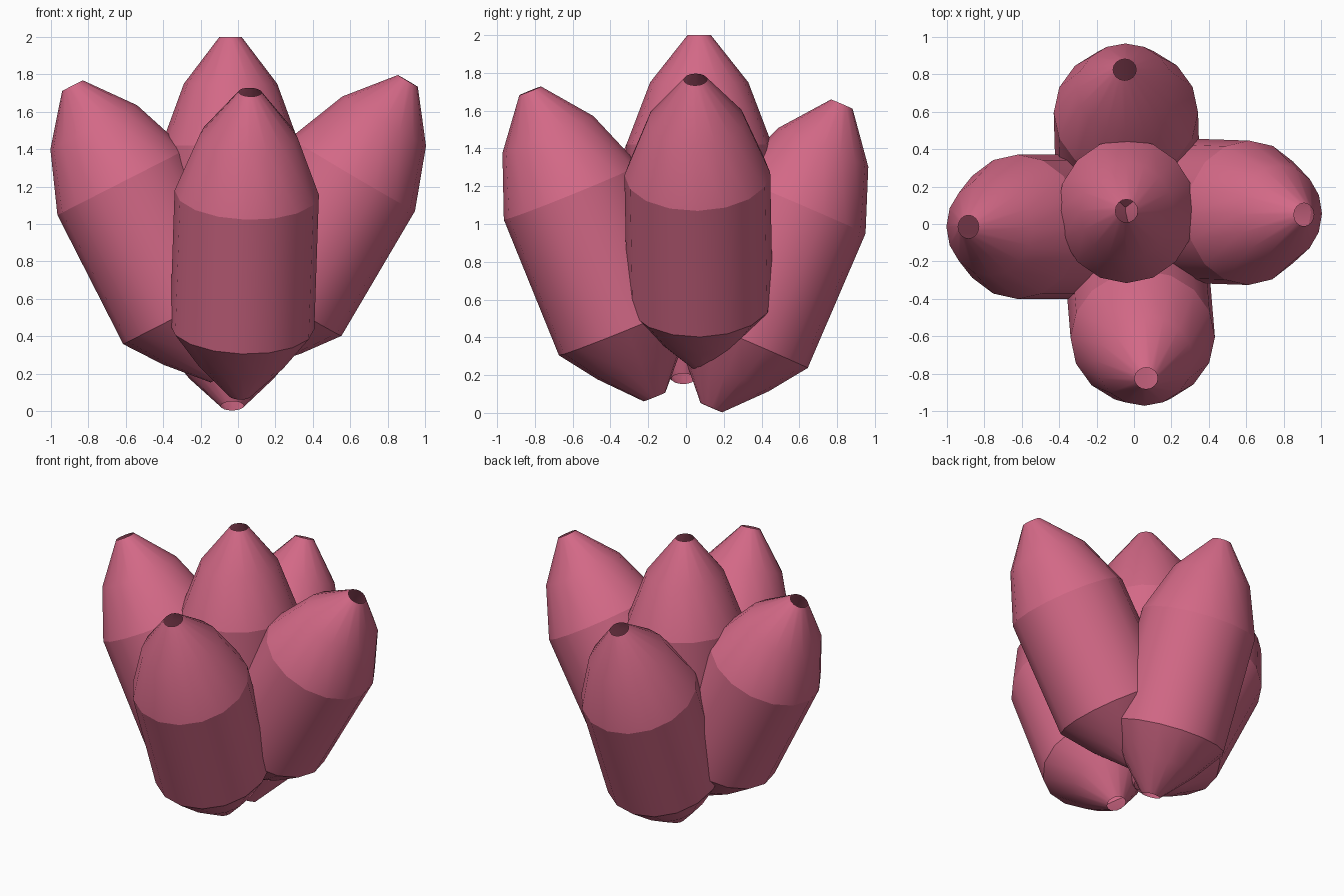
import bpy
import bmesh
import math
from mathutils import Vector

cube = bpy.data.objects.get("Cube")
if cube:
    bpy.data.objects.remove(cube, do_unlink=True)

# Single pink material
pink = bpy.data.materials.new("coral_pink")
pink.use_nodes = True
color = (0.65, 0.14, 0.24, 1.0)
pink.diffuse_color = color
pink.node_tree.nodes["Principled BSDF"].inputs["Base Color"].default_value = color

SIDES = 16
# Pod profile from tip to base: distance below the tip, radius
PROFILE = [(0, 0.062), (0.25, 0.26), (0.58, 0.386),
           (1.355, 0.386), (1.55, 0.245), (1.75, 0.062)]
CREASES = (2, 3)  # rings where the rounded caps meet the straight tube


def add_pod(name, tip, base, width=1.0):
    """Open-ended tube lathed along the line from tip to base."""
    tip, base = Vector(tip), Vector(base)
    axis = (tip - base).normalized()
    turn = Vector((0, 0, 1)).rotation_difference(axis)
    bm = bmesh.new()
    rings = []
    for depth, radius in PROFILE:
        ring = []
        for i in range(SIDES):
            a = math.tau * i / SIDES
            p = Vector((radius * width * math.cos(a), radius * math.sin(a), -depth))
            ring.append(bm.verts.new(tip + turn @ p))
        rings.append(ring)
    for upper, lower in zip(rings, rings[1:]):
        for i in range(SIDES):
            j = (i + 1) % SIDES
            face = bm.faces.new((upper[i], lower[i], lower[j], upper[j]))
            face.smooth = True
    for k in CREASES:
        for i in range(SIDES):
            bm.edges.get((rings[k][i], rings[k][(i + 1) % SIDES])).smooth = False
    mesh = bpy.data.meshes.new(name)
    bm.to_mesh(mesh)
    bm.free()
    mesh.materials.append(pink)
    obj = bpy.data.objects.new(name, mesh)
    bpy.context.collection.objects.link(obj)


# Upright middle pod with four leaning outward around it
add_pod("centre_pod", (-0.04, 0.07, 2.0), (-0.04, 0.07, 0.25), 0.96)
add_pod("front_pod", (0.065, -0.825, 1.705), (0.01, -0.167, 0.085))
add_pod("back_pod", (-0.05, 0.825, 1.635), (-0.03, 0.135, 0.03))
add_pod("left_pod", (0.908, 0.05, 1.765), (0.02, 0.08, 0.257))
add_pod("right_pod", (-0.885, -0.015, 1.74), (-0.09, -0.015, 0.18))
